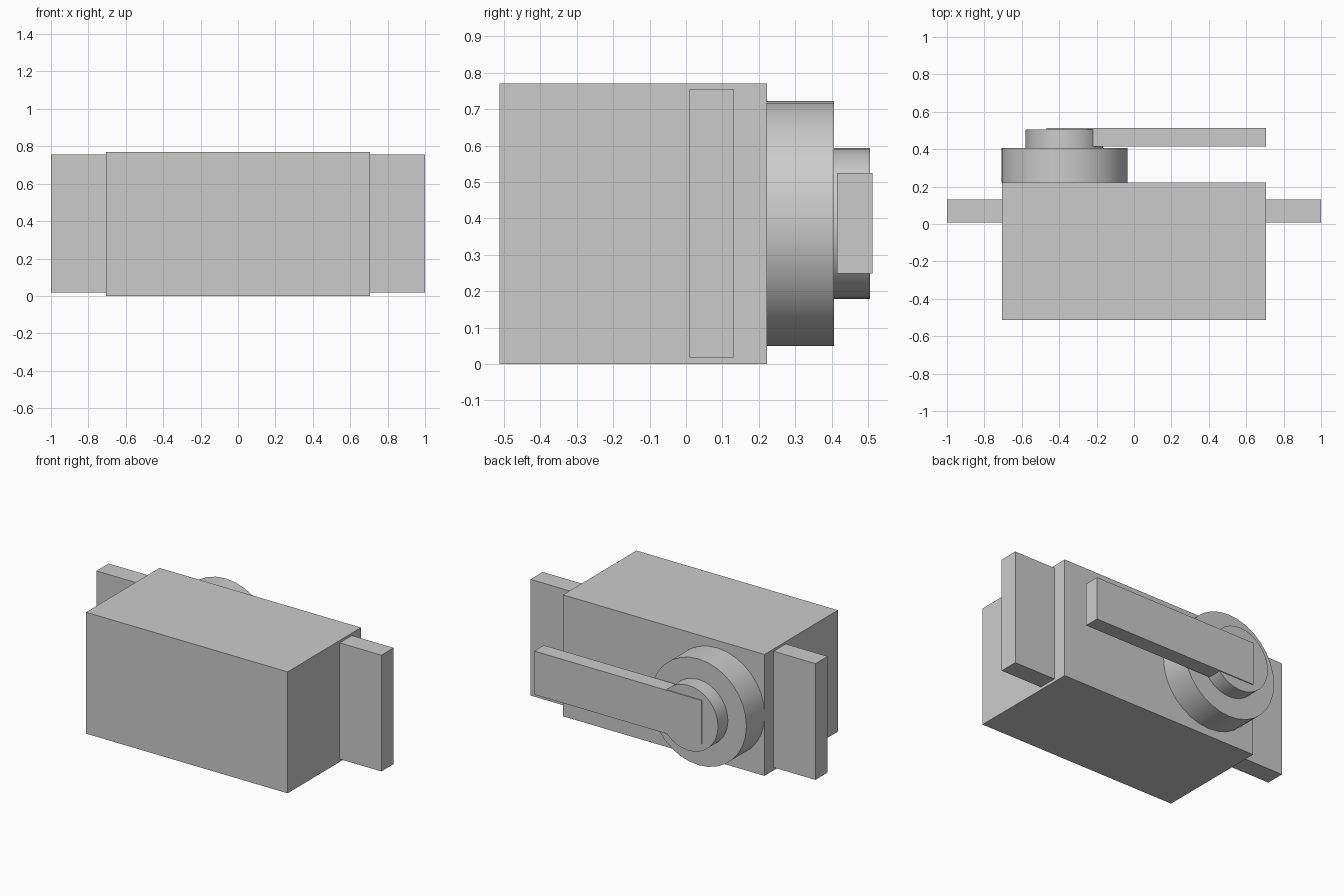
import bpy
import math

if "Cube" in bpy.data.objects:
    bpy.data.objects.remove(bpy.data.objects["Cube"], do_unlink=True)

# Single grey plastic
grey = bpy.data.materials.new("grey_plastic")
grey.use_nodes = True
colour = (0.6, 0.6, 0.6, 1)
grey.diffuse_color = colour
grey.node_tree.nodes["Principled BSDF"].inputs["Base Color"].default_value = colour


def finish(name):
    obj = bpy.context.object
    obj.name = name
    obj.data.materials.append(grey)
    return obj


def box(name, low, high):
    centre = [(a + b) / 2 for a, b in zip(low, high)]
    bpy.ops.mesh.primitive_cube_add(size=1, location=centre)
    obj = finish(name)
    obj.scale = [b - a for a, b in zip(low, high)]
    bpy.ops.object.transform_apply(location=False, rotation=False, scale=True)


def disc(name, radius, y0, y1):
    bpy.ops.mesh.primitive_cylinder_add(
        vertices=32, radius=radius, depth=y1 - y0,
        location=(AXIS_X, (y0 + y1) / 2, AXIS_Z), rotation=(math.pi / 2, 0, 0))
    finish(name)
    bpy.ops.object.shade_smooth_by_angle(angle=math.radians(30))


AXIS_X, AXIS_Z = -0.372, 0.386

# Motor housing
box("housing", (-0.707, -0.512, 0), (0.707, 0.223, 0.77))

# Mounting tabs on both ends
for side, inner, outer in (("left", 0.707, 1), ("right", -1, -0.707)):
    box(side + "_mounting_tab", (inner, 0.009, 0.018), (outer, 0.131, 0.755))

# Round gearbox collar and output hub
disc("gearbox_collar", 0.337, 0.223, 0.407)
disc("output_hub", 0.207, 0.407, 0.506)

# Lever arm set into the hub
box("lever_arm", (-0.467, 0.415, 0.248), (0.707, 0.512, 0.524))
